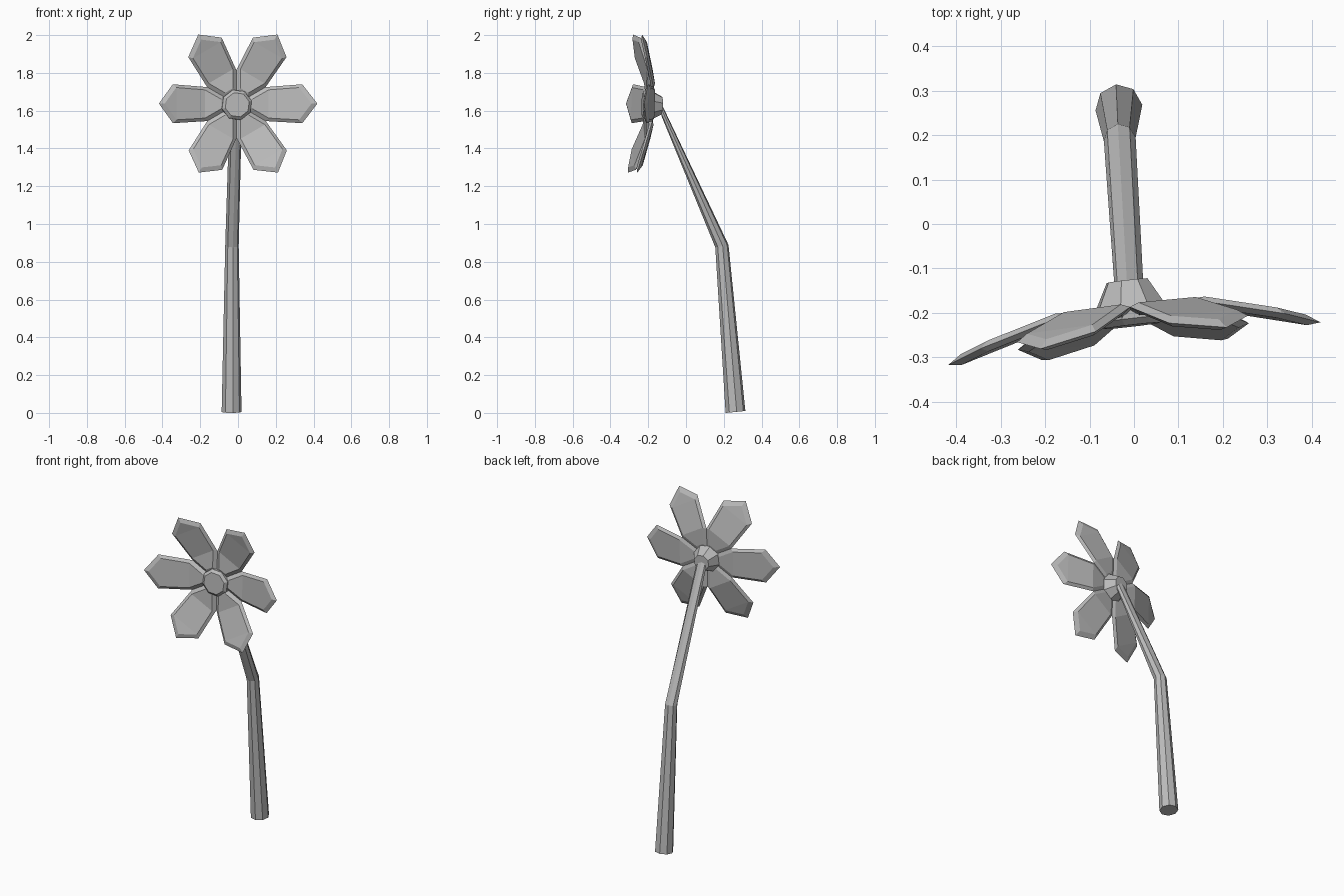
import bpy, bmesh
from math import sin, cos, tau, radians
from mathutils import Vector, Matrix

cube = bpy.data.objects.get("Cube")
if cube:
    bpy.data.objects.remove(cube, do_unlink=True)

grey = bpy.data.materials.new("plain grey")
grey.use_nodes = True
colour = (0.5, 0.5, 0.5, 1)
grey.diffuse_color = colour
grey.node_tree.nodes["Principled BSDF"].inputs["Base Color"].default_value = colour


def finish(name, bm):
    bmesh.ops.recalc_face_normals(bm, faces=bm.faces)
    mesh = bpy.data.meshes.new(name)
    bm.to_mesh(mesh)
    bm.free()
    mesh.materials.append(grey)
    obj = bpy.data.objects.new(name, mesh)
    bpy.context.collection.objects.link(obj)
    return obj


def loft(name, rings, sides=8, phase=0.0):
    """Capped tube through rings of (centre, radius, side axis, other axis)."""
    bm = bmesh.new()
    loops = []
    for centre, radius, a, b in rings:
        angles = [phase + tau * i / sides for i in range(sides)]
        loops.append([bm.verts.new(Vector(centre) + radius * (cos(t) * Vector(a) + sin(t) * Vector(b)))
                      for t in angles])
    for low, high in zip(loops, loops[1:]):
        for i in range(sides):
            j = (i + 1) % sides
            bm.faces.new((low[i], low[j], high[j], high[i]))
    bm.faces.new(loops[0])
    bm.faces.new(loops[-1])
    return finish(name, bm)


# Bent stem, tapering up to the back of the flower
X, Y, Z = Vector((1, 0, 0)), Vector((0, 1, 0)), Vector((0, 0, 1))
loft("stem", [
    ((-0.034, 0.262, 0.005), 0.053, X, Vector((0, 0.995, 0.1))),
    ((-0.032, 0.19, 0.883), 0.036, X, Vector((0, 0.98, 0.18))),
    ((-0.012, -0.13, 1.605), 0.033, X, Z),
], phase=radians(7))

# Flower frame: local x sideways, local y up the flower, local z out of its face
face = Vector((0.115, -1, 0.035)).normalized()
side = Z.cross(-face).normalized() * -1
up = face.cross(side)
frame = Matrix((side, up, face)).transposed().to_4x4()
frame.translation = (-0.008, -0.195, 1.635)

# Hub: flared cup behind the petals and a bevelled button in front
hub = loft("flower_hub", [((0, -0.005, depth), radius, X, Y) for depth, radius in
                          ((-0.068, 0.048), (-0.005, 0.083), (0.02, 0.082), (0.034, 0.066))],
           phase=radians(15))
hub.matrix_world = frame


# Petal: outline with a lens-like bevel on both faces, curving forward to the tip
STATIONS = ((0.05, 0.03, 0.0), (0.155, 0.09, -0.002), (0.345, 0.103, 0.05))
TIP = (0.422, 0, 0.075)


def petal(name, angle):
    bm = bmesh.new()
    outline = [Vector((r, -w, h)) for r, w, h in STATIONS] + [Vector(TIP)]
    outline += [Vector((r, w, h)) for r, w, h in reversed(STATIONS)]
    middle = Vector((0.24, 0, 0.022))
    rim = [bm.verts.new(p) for p in outline]
    count = len(rim)
    for thickness in (0.012, -0.012):
        inner = [bm.verts.new(middle + (p - middle) * 0.83 + Z * thickness) for p in outline]
        for i in range(count):
            j = (i + 1) % count
            bm.faces.new((rim[i], rim[j], inner[j], inner[i]))
        bm.faces.new((inner[0], inner[1], inner[5], inner[6]))
        bm.faces.new((inner[1], inner[2], inner[4], inner[5]))
        bm.faces.new((inner[2], inner[3], inner[4]))
    obj = finish(name, bm)
    obj.matrix_world = frame @ Matrix.Rotation(angle, 4, "Z")


for i in range(6):
    petal(f"petal_{i + 1}", i * tau / 6)
